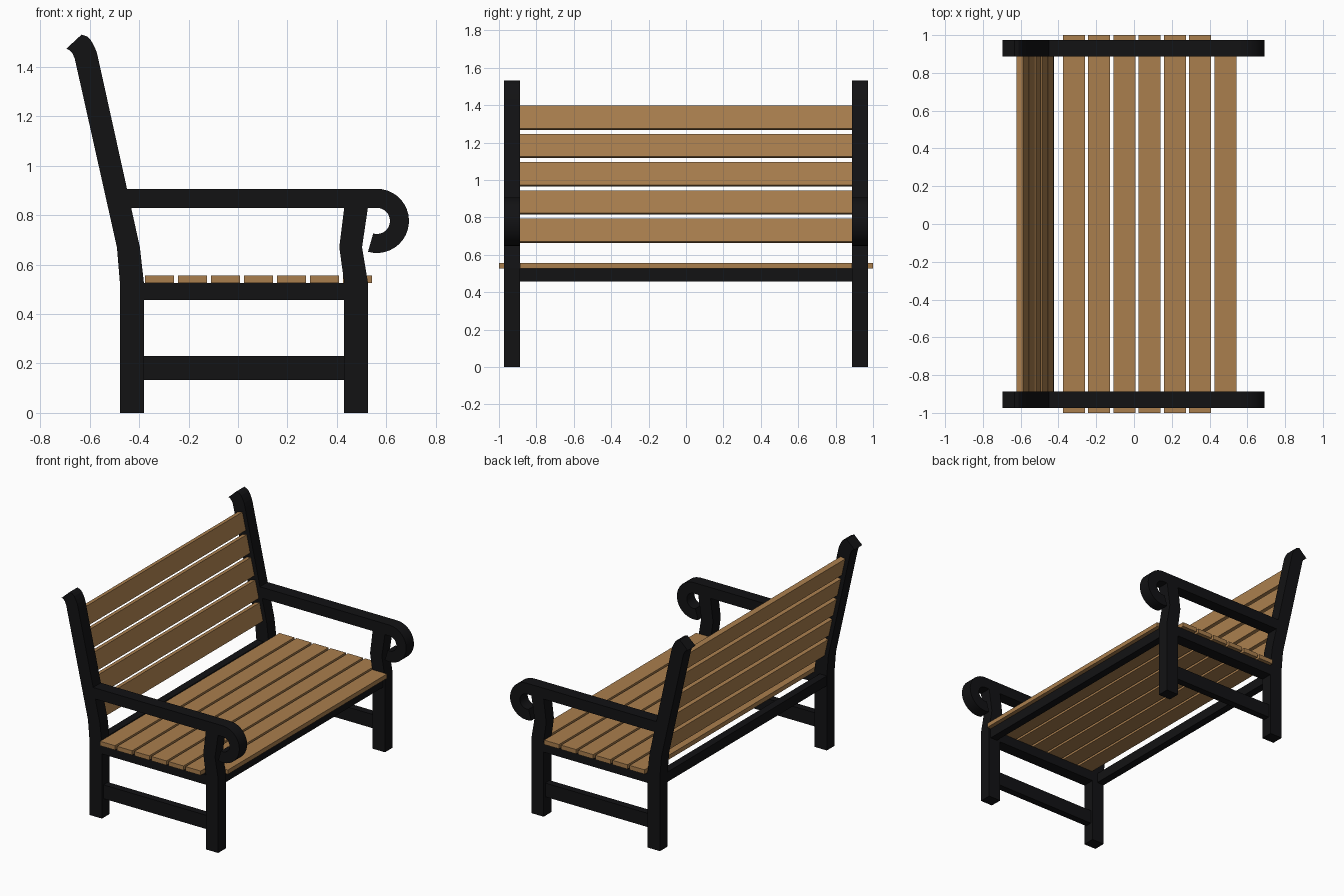
import bpy, bmesh
from math import cos, sin, radians, atan2
from mathutils import Matrix

if "Cube" in bpy.data.objects:
    bpy.data.objects.remove(bpy.data.objects["Cube"])


def material(name, color):
    m = bpy.data.materials.new(name)
    m.diffuse_color = color
    m.use_nodes = True
    m.node_tree.nodes["Principled BSDF"].inputs["Base Color"].default_value = m.diffuse_color
    return m


IRON = material("black_iron", (0.006, 0.006, 0.007, 1))
WOOD = material("wood", (0.40, 0.21, 0.075, 1))
Y0, Y1 = 0.887, 0.973          # thickness of each side frame


def finish(name, bm, mat, mirror=False):
    bmesh.ops.recalc_face_normals(bm, faces=bm.faces[:])
    me = bpy.data.meshes.new(name)
    bm.to_mesh(me)
    bm.free()
    me.materials.append(mat)
    ob = bpy.data.objects.new(name, me)
    bpy.context.collection.objects.link(ob)
    if mirror:
        mod = ob.modifiers.new("other_side", 'MIRROR')
        mod.use_axis = (False, True, False)
    return ob


def side_part(name, pts, y0=Y0, y1=Y1, smooth=False):
    """Extrude an x-z outline through the frame thickness, mirrored in y."""
    bm = bmesh.new()
    face = bm.faces.new([bm.verts.new((x, y0, z)) for x, z in pts])
    ext = bmesh.ops.extrude_face_region(bm, geom=[face])
    moved = [v for v in ext["geom"] if isinstance(v, bmesh.types.BMVert)]
    bmesh.ops.translate(bm, verts=moved, vec=(0, y1 - y0, 0))
    ob = finish(name, bm, IRON, mirror=True)
    if smooth:
        bpy.context.view_layer.objects.active = ob
        ob.select_set(True)
        bpy.ops.object.shade_smooth_by_angle(angle=radians(30))
        ob.select_set(False)
    return ob


def box(name, center, size, mat, tilt=0):
    bm = bmesh.new()
    bmesh.ops.create_cube(bm, size=1, matrix=Matrix.Translation(center)
                          @ Matrix.Rotation(tilt, 4, 'Y')
                          @ Matrix.Diagonal((*size, 1)))
    return finish(name, bm, mat)


def rect(x0, x1, z0, z1):
    return [(x0, z0), (x1, z0), (x1, z1), (x0, z1)]


# Back legs with reclined post and curled tip
side_part("back_leg", [
    (-0.478, 0), (-0.381, 0), (-0.381, 0.527), (-0.397, 0.67),
    (-0.566, 1.435), (-0.573, 1.463), (-0.584, 1.488), (-0.597, 1.511),
    (-0.611, 1.524), (-0.633, 1.531), (-0.695, 1.474), (-0.682, 1.468),
    (-0.670, 1.455), (-0.661, 1.435), (-0.490, 0.67), (-0.478, 0.527)])

# Front legs with a kink under the arm
side_part("front_leg", [
    (0.43, 0), (0.526, 0), (0.526, 0.527), (0.502, 0.67), (0.526, 0.832),
    (0.43, 0.832), (0.41, 0.67), (0.43, 0.527)])

# Arms ending in a scroll
cx, cz, r_out, r_in, n = 0.562, 0.777, 0.130, 0.053, 20
angles = [radians(90 - 196 * i / n) for i in range(n + 1)]
arm = [(-0.46, cz + r_in), (-0.46, cz + r_out)]
arm += [(cx + r_out * cos(a), cz + r_out * sin(a)) for a in angles]
arm += [(cx + r_in * cos(a), cz + r_in * sin(a)) for a in reversed(angles)]
side_part("arm", arm, smooth=True)

# Side rails and lower stretchers
side_part("side_rail", rect(-0.385, 0.435, 0.456, 0.526))
side_part("stretcher", rect(-0.385, 0.435, 0.134, 0.231), 0.905, 0.955)

# Long rails joining the two side frames
for name, x in (("back_rail", -0.45), ("front_rail", 0.485)):
    box(name, (x, 0, 0.491), (0.055, 2 * Y0 + 0.01, 0.07), IRON)

# Seat slats; the front one fits between the legs
for i in range(7):
    length = 2.0 if i < 6 else 2 * Y0
    box(f"seat_slat_{i + 1}", (-0.3185 + 0.1337 * i, 0, 0.5415),
        (0.117, length, 0.031), WOOD)

# Back slats following the recline of the posts
lean = atan2(0.17, 0.765)
for i in range(5):
    z = 0.7285 + 0.151 * i
    x = -0.4435 - (z - 0.67) * 0.170 / 0.765
    box(f"back_slat_{i + 1}", (x, 0, z), (0.036, 2 * Y0 + 0.01, 0.125),
        WOOD, -lean)
